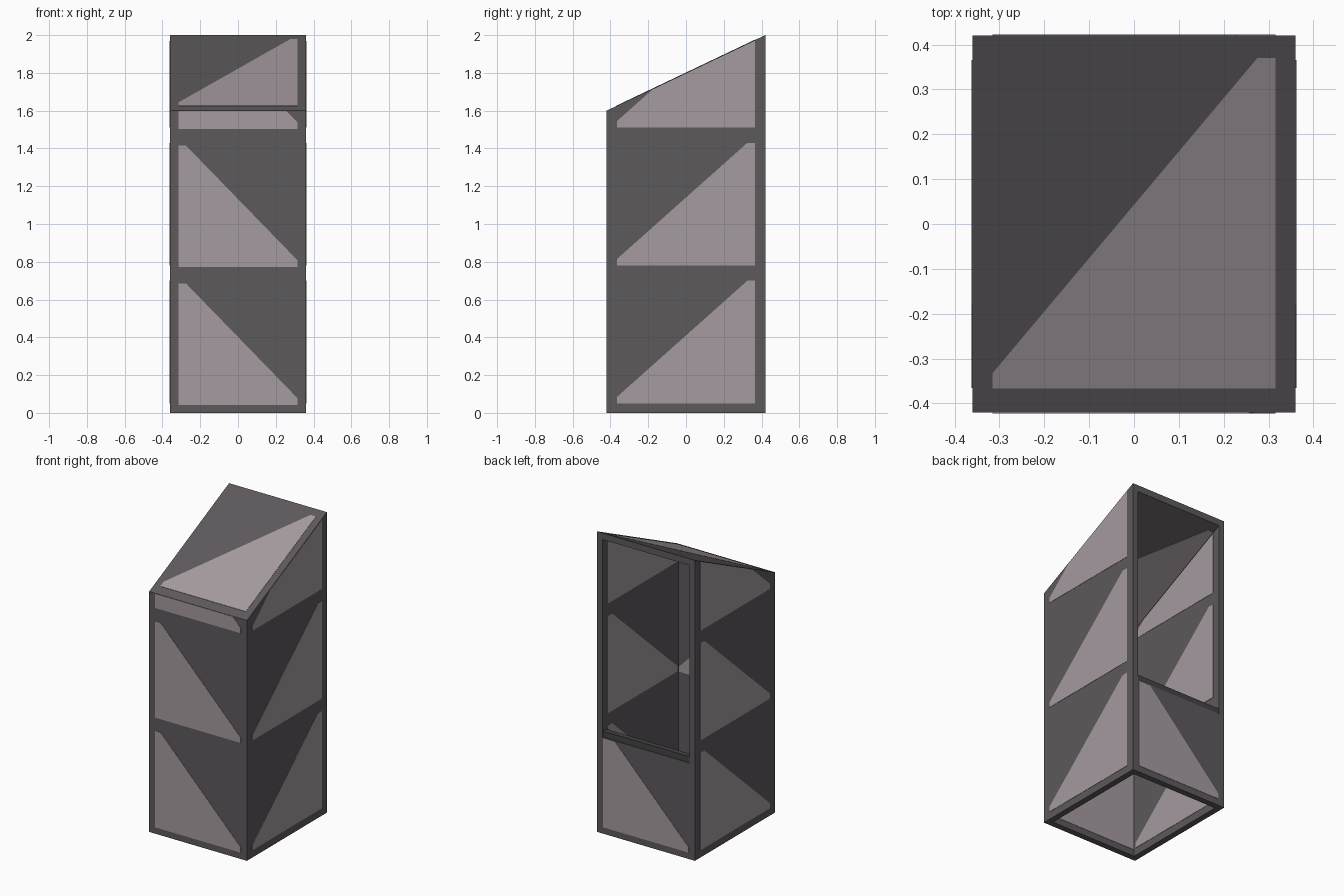
import bpy, bmesh
from mathutils import Vector

if "Cube" in bpy.data.objects:
    bpy.data.objects.remove(bpy.data.objects["Cube"])

HX, HY, T = 0.36, 0.42, 0.04      # half width, half depth, wall thickness
SLOPE = 0.4 / 0.84                # roof rise per unit of depth
TILE = 0.73                       # height of one repeated wall pattern
P = 0.002                         # painted plate thickness


def material(name, col):
    m = bpy.data.materials.new(name)
    m.diffuse_color = (*col, 1)
    m.use_nodes = True
    m.node_tree.nodes["Principled BSDF"].inputs["Base Color"].default_value = m.diffuse_color
    return m


DARK = material("dark_grey", (0.11, 0.10, 0.107))
LIGHT = material("light_grey", (0.375, 0.325, 0.35))
TRIM = material("trim_grey", (0.06, 0.056, 0.06))


def prism(name, pts, place, depth, mat):
    """Extrude a 2D outline, placed in 3D by a function, along a depth vector."""
    bm = bmesh.new()
    d = Vector(depth)
    a = [bm.verts.new(place(*p)) for p in pts]
    b = [bm.verts.new(Vector(place(*p)) + d) for p in pts]
    bm.faces.new(a)
    bm.faces.new(b)
    for i in range(len(a)):
        j = (i + 1) % len(a)
        bm.faces.new((a[i], a[j], b[j], b[i]))
    bmesh.ops.recalc_face_normals(bm, faces=bm.faces)
    me = bpy.data.meshes.new(name)
    bm.to_mesh(me)
    bm.free()
    me.materials.append(mat)
    ob = bpy.data.objects.new(name, me)
    bpy.context.collection.objects.link(ob)
    return ob


def clip(pts, top, slope=0.0):
    """Keep the part of an outline below the line v = top + slope * u."""
    out = []
    for (u0, v0), (u1, v1) in zip(pts, pts[1:] + pts[:1]):
        d0, d1 = top + slope * u0 - v0, top + slope * u1 - v1
        if d0 >= 0:
            out.append((u0, v0))
        if d0 * d1 < 0:
            t = d0 / (d0 - d1)
            out.append((u0 + t * (u1 - u0), v0 + t * (v1 - v0)))
    return out


def triangle(w, low, high, flip=1):
    """Blunt-tipped right triangle, tall on the +u side (flip=-1 for -u)."""
    pts = [(-w, low), (w, low), (w, high), (w - 0.04, high), (-w, low + 0.035)]
    return [(u * flip, v) for u, v in pts]


# front wall and sloping roof as one bent sheet
prism("front_and_roof",
      [(-HY, 0), (-HY, 1.6), (HY, 2), (HY, 2 - 0.044), (-HY + T, 1.6 + T * SLOPE - 0.044), (-HY + T, 0)],
      lambda y, z: (-HX + T, y, z), (2 * (HX - T), 0, 0), DARK)

# side walls
for s, side in ((1, "right"), (-1, "left")):
    prism(side + "_wall", [(-HY, 0), (HY, 0), (HY, 2), (-HY, 1.6)],
          lambda y, z: (s * HX, y, z), (-s * T, 0, 0), DARK)

# low back panel and the sill of the opening above it
prism("back_panel", [(-HX + T, 0), (HX - T, 0), (HX - T, 0.64), (-HX + T, 0.64)],
      lambda x, z: (x, HY, z), (0, -T, 0), DARK)
prism("back_sill", [(-HX + T, 0.64), (HX - T, 0.64), (HX - T, 0.68), (-HX + T, 0.68)],
      lambda x, z: (x, HY - 0.005, z), (0, -T + 0.005, 0), TRIM)

# light triangles on walls, outside and inside
for i in range(3):
    z0 = i * TILE
    side_tri = triangle(0.365, z0 + 0.05, z0 + 0.70)
    for s, side in ((1, "right"), (-1, "left")):
        prism(f"{side}_outer_light_{i}", clip(side_tri, 1.796, SLOPE),
              lambda y, z: (s * HX, y, z), (s * P, 0, 0), LIGHT)
        prism(f"{side}_inner_light_{i}", clip(side_tri, 1.75, SLOPE),
              lambda y, z: (s * (HX - T), y, z), (-s * P, 0, 0), LIGHT)
    front_tri = triangle(0.315, z0 + 0.043, z0 + 0.685, -1)
    prism(f"front_outer_light_{i}", clip(front_tri, 1.598),
          lambda x, z: (x, -HY, z), (0, -P, 0), LIGHT)
    prism(f"front_inner_light_{i}", clip(front_tri, 1.57),
          lambda x, z: (x, -HY + T, z), (0, P, 0), LIGHT)

# light triangle on the back panel
back_tri = clip(triangle(0.315, 0.043, 0.685), 0.637)
prism("back_outer_light", back_tri, lambda x, z: (x, HY, z), (0, P, 0), LIGHT)
prism("back_inner_light", back_tri, lambda x, z: (x, HY - T, z), (0, -P, 0), LIGHT)

# light triangles on the roof, mirrored underneath
prism("roof_outer_light", triangle(0.315, -0.367, 0.37),
      lambda x, y: (x, y, 1.8 + SLOPE * y), (0, 0, P), LIGHT)
prism("roof_inner_light", triangle(0.315, -0.367, 0.37, -1),
      lambda x, y: (x, y, 1.756 + SLOPE * y), (0, 0, -P), LIGHT)
